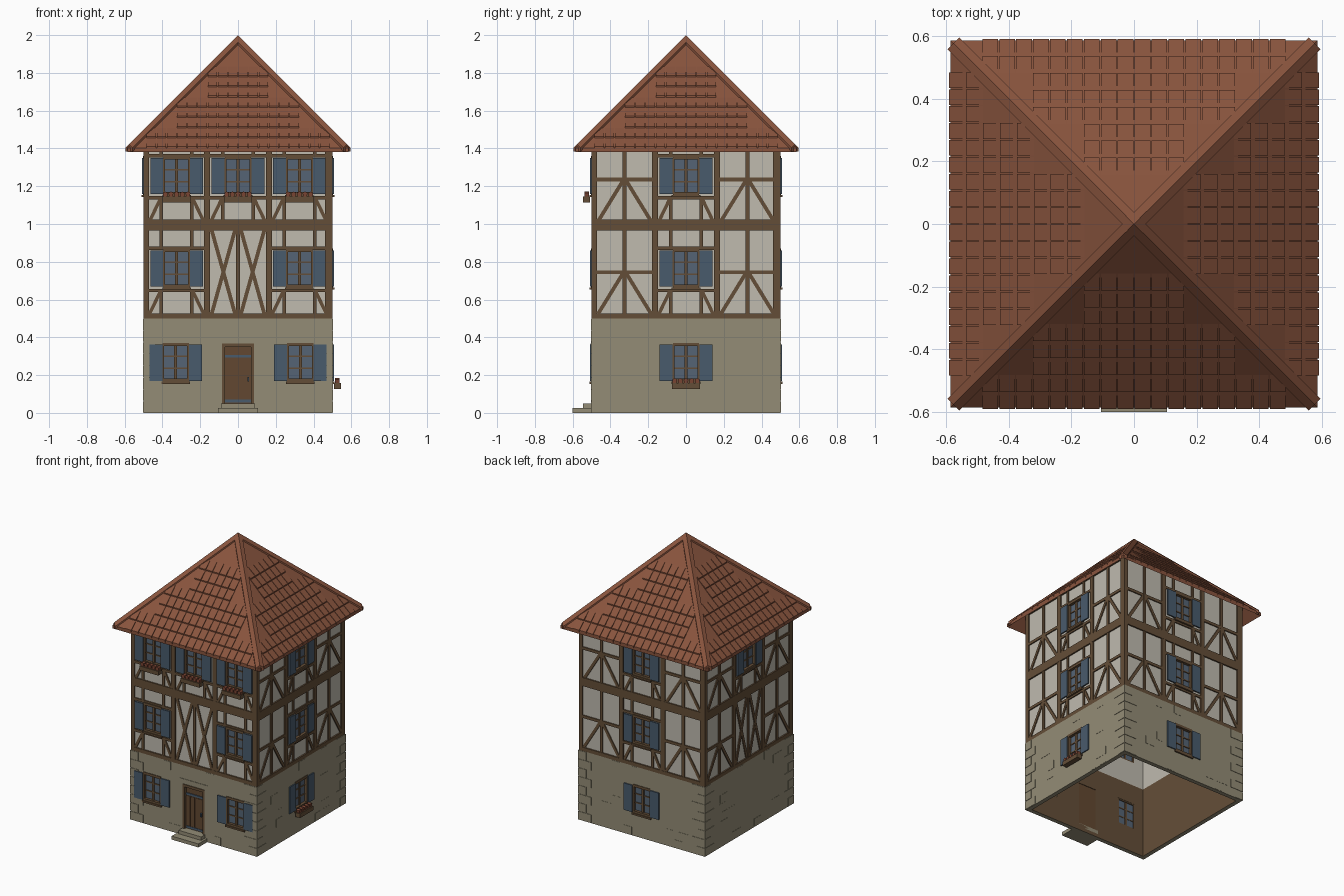
import bpy, bmesh, random
from mathutils import Matrix, Vector
from math import radians

random.seed(4)
old = bpy.data.objects.get("Cube")
if old:
    bpy.data.objects.remove(old)


def material(name, srgb):
    col = [(c / 255) ** 2.2 for c in srgb] + [1]
    m = bpy.data.materials.new(name)
    m.use_nodes = True
    m.diffuse_color = col
    bsdf = m.node_tree.nodes["Principled BSDF"]
    bsdf.inputs["Base Color"].default_value = col
    bsdf.inputs["Roughness"].default_value = 0.9
    return m


STONE = material("stone", (146, 139, 117))
PLASTER = material("plaster", (190, 185, 173))
TIMBER = material("timber", (100, 79, 58))
TILE = material("roof_tile", (136, 85, 64))
BLUE = material("shutter_blue", (74, 91, 108))
GLASS = material("glass", (86, 100, 116))
DOOR = material("door_wood", (98, 73, 52))
CLAY = material("terracotta", (120, 70, 54))

parts = {}
FRONT, RIGHT, BACK, LEFT = range(4)


def part(name, mat):
    return parts.setdefault(name, (bmesh.new(), mat))[0]


def prism(bm, side, poly, d0, d1):
    """Extrude an outline drawn on a wall from depth d0 out to d1."""
    turn = Matrix.Rotation(radians(90 * side), 3, 'Z')
    rings = [[bm.verts.new(turn @ Vector((u, -d, z))) for u, z in poly] for d in (d0, d1)]
    bm.faces.new(rings[0])
    bm.faces.new(rings[1])
    for i in range(len(poly)):
        j = (i + 1) % len(poly)
        bm.faces.new((rings[0][i], rings[0][j], rings[1][j], rings[1][i]))


def box(bm, side, u0, u1, z0, z1, d0, d1):
    prism(bm, side, [(u0, z0), (u1, z0), (u1, z1), (u0, z1)], d0, d1)


def bar(bm, side, a, b, width, d0, d1):
    a, b = Vector(a), Vector(b)
    n = (b - a).orthogonal().normalized() * width / 2
    prism(bm, side, [a - n, b - n, b + n, a + n], d0, d1)


def hull(bm, points):
    verts = [bm.verts.new(p) for p in points]
    bmesh.ops.convex_hull(bm, input=verts)


def wall_tube(name, mats, outer, inner, z0, z1):
    """Square hollow wall, open at the top and bottom; inside takes the last material."""
    bm = bmesh.new()
    loops = []
    for r, z in ((outer, z0), (outer, z1), (inner, z1), (inner, z0)):
        loops.append([bm.verts.new((sx * r, sy * r, z)) for sx, sy in ((-1, -1), (1, -1), (1, 1), (-1, 1))])
    for k in range(4):
        a, b = loops[k], loops[(k + 1) % 4]
        for i in range(4):
            j = (i + 1) % 4
            f = bm.faces.new((a[i], a[j], b[j], b[i]))
            f.material_index = len(mats) - 1 if k == 2 else 0
    return finish(name, bm, mats)


def finish(name, bm, mats):
    bmesh.ops.recalc_face_normals(bm, faces=bm.faces)
    mesh = bpy.data.meshes.new(name)
    bm.to_mesh(mesh)
    bm.free()
    for m in mats:
        mesh.materials.append(m)
    ob = bpy.data.objects.new(name, mesh)
    bpy.context.scene.collection.objects.link(ob)
    return ob


frame = part("timber_frame", TIMBER)
win_frame = part("window_frames", TIMBER)
glass = part("window_glass", GLASS)
shutters = part("shutters", BLUE)
trough = part("flower_troughs", TIMBER)
pots = part("flower_pots", CLAY)
cutter = bmesh.new()


def flower_box(side, u, z):
    box(trough, side, u - .075, u + .075, z, z + .03, .508, .545)
    for i in range(5):
        c = u - .06 + i * .03
        prism(pots, side, [(c - .009, z + .025), (c + .009, z + .025), (c + .013, z + .05),
                           (c, z + .057), (c - .013, z + .05)], .513, .538)


def window(side, u, z, flowers=False):
    """Window with casements and open shutters; z is its lower edge."""
    w, h = .07, .19
    box(cutter, side, u - w, u + w, z, z + h, .43, .56)
    box(glass, side, u - w, u + w, z, z + h, .478, .484)
    for s in (-1, 1):
        box(win_frame, side, u + s * w - .009, u + s * w + .009, z, z + h, .472, .503)
        box(shutters, side, u + s * .105 - .034, u + s * .105 + .034, z - .002, z + h, .499, .508)
    for t in (0, h):
        box(win_frame, side, u - w, u + w, z + t - .009, z + t + .009, .472, .504)
    box(win_frame, side, u - .008, u + .008, z, z + h, .476, .492)
    for t in (1, 2):
        box(win_frame, side, u - w, u + w, z + h * t / 3 - .004, z + h * t / 3 + .004, .476, .489)
    box(win_frame, side, u - .076, u + .076, z - .018, z - .006, .49, .51)
    if flowers:
        flower_box(side, u, z - .045)


# Framed bays: each fills the space between two main posts on one storey
IN, OUT = .475, .498


def window_bay(side, u, z, flowers):
    window(side, u, z + .17, flowers)
    for t in (.148, .372):
        box(frame, side, u - .15, u + .15, z + t - .009, z + t + .009, IN, OUT)
    for s in (-1, 1):
        for lo, hi in ((.02, .15), (.37, .47)):
            box(frame, side, u + s * .081 - .009, u + s * .081 + .009, z + lo, z + hi, IN, OUT)
        bar(frame, side, (u + s * .143, z + .025), (u + s * .085, z + .145), .018, IN, OUT - .001)


def brace_bay(side, u, z):
    box(frame, side, u - .01, u + .01, z + .02, z + .47, IN, OUT)
    box(frame, side, u - .15, u + .15, z + .235, z + .255, IN, OUT - .0005)
    for s in (-1, 1):
        bar(frame, side, (u + s * .14, z + .025), (u + s * .008, z + .24), .02, IN, OUT - .001)


def cross_bay(side, u, z):
    box(frame, side, u - .01, u + .01, z + .02, z + .47, IN, OUT)
    for s in (-1, 1):
        bar(frame, side, (u + s * .14, z + .022), (u + s * .015, z + .47), .02, IN, OUT - .001)
        bar(frame, side, (u + s * .015, z + .022), (u + s * .14, z + .47), .02, IN, OUT - .0015)


# One letter per bay: W window, F window with flowers, B braces, X crosses
STOREYS = (.5, .99)
LAYOUT = {FRONT: ("WXW", "FFF"), RIGHT: ("BWB", "BWB"), BACK: ("BWB", "BWB"), LEFT: ("BXB", "BWB")}
for side, rows in LAYOUT.items():
    for z, row in zip(STOREYS, rows):
        for u, kind in zip((-.325, 0, .325), row):
            if kind in "WF":
                window_bay(side, u, z, kind == "F")
            elif kind == "B":
                brace_bay(side, u, z)
            else:
                cross_bay(side, u, z)
    for z0, z1 in ((.5, .526), (.965, 1.025), (1.455, 1.482)):
        box(frame, side, -.5, .5, z0, z1, IN, .5)
    for u in (-.165, .165):
        box(frame, side, u - .016, u + .016, .5, 1.482, IN, .499)
    box(frame, side, -.5, -.472, .5, 1.482, .46, .4995)
    box(frame, side, .472, .5, .5, 1.482, IN, .4995)

# Ground floor openings
for side, u, flowers in ((FRONT, -.33, 0), (FRONT, .33, 0), (RIGHT, 0, 1), (BACK, 0, 0)):
    window(side, u, .172, flowers)
box(cutter, FRONT, -.083, .083, .048, .365, .43, .56)
door = part("door", DOOR)
box(door, FRONT, -.083, .083, .048, .365, .474, .486)
for i in range(4):
    box(door, FRONT, -.068 + i * .035, -.037 + i * .035, .06, .285, .48, .489)
for s in (-1, 1):
    box(win_frame, FRONT, s * .078 - .008, s * .078 + .008, .048, .365, .47, .504)
box(win_frame, FRONT, -.086, .086, .35, .368, .47, .505)
fittings = part("door_fittings", BLUE)
for z in (.056, .292):
    box(fittings, FRONT, -.068, .068, z, z + .014, .484, .492)
box(fittings, FRONT, .05, .058, .165, .19, .484, .5)

# Entrance steps
steps = part("entrance_steps", STONE)
box(steps, FRONT, -.106, .106, 0, .025, .48, .6)
box(steps, FRONT, -.09, .09, .025, .05, .47, .545)

# Corner stones and scattered wall stones
stones = part("corner_stones", STONE)
blocks = part("wall_stones", STONE)
H = .5 / 8
for side in range(4):
    for i in range(8):
        for s in (-1, 1):
            reach = .06 if (i + (s > 0)) % 2 else .1
            a, b = sorted((s * .503, s * (.5 - reach)))
            box(stones, side, a, b, i * H + .002, (i + 1) * H - .002, .49, .503)
    for i in range(18):
        u, z = random.uniform(-.36, .28), random.randrange(8) * H
        near = any(abs(u + .03 - c) < .19 for c in ((-.33, 0, .33) if side == FRONT else (0,)))
        if not (near and .05 < z < .4):
            box(blocks, side, u, u + random.uniform(.05, .1), z + .003, z + H - .003, .49, .5015)
box(blocks, FRONT, -.11, .11, .372, .405, .49, .503)

# Hollow walls with the openings cut through
cut = finish("opening_cutter", cutter, [])
cut.hide_render = True
cut.hide_viewport = True
for wall in (wall_tube("stone_walls", [STONE, TIMBER], .5, .47, 0, .5),
             wall_tube("plaster_walls", [PLASTER], .49, .47, .5, 1.483)):
    mod = wall.modifiers.new("openings", 'BOOLEAN')
    mod.operation, mod.object, mod.solver = 'DIFFERENCE', cut, 'EXACT'

# Hollow pyramid roof
roof = part("roof_shell", TILE)
TOP, EAVE = 1.988, .585
rim = []
for drop in (0, .023):
    apex = roof.verts.new((0, 0, TOP - drop))
    ring = [roof.verts.new((sx * EAVE, sy * EAVE, TOP - drop - EAVE))
            for sx, sy in ((-1, -1), (1, -1), (1, 1), (-1, 1))]
    for i in range(4):
        roof.faces.new((ring[i], ring[(i + 1) % 4], apex))
    rim.append(ring)
for i in range(4):
    j = (i + 1) % 4
    roof.faces.new((rim[0][i], rim[0][j], rim[1][j], rim[1][i]))

# Overlapping tiles, stepping inward toward the hips
tiles = part("roof_tiles", TILE)
P = .054
for side in range(4):
    turn = Matrix.Rotation(radians(90 * side), 3, 'Z')
    for row in range(8):
        r1 = .59 - row * P
        for col in range(-10, 10):
            limit = .17 * (1 + int(max(abs(col), abs(col + 1)) * P / .17))
            if r1 - P < limit - .06 or max(abs(col), abs(col + 1)) * P > r1 - .02:
                continue
            pts = [(u, -r, TOP - r + lift) for u in (col * P + .002, (col + 1) * P - .002)
                   for r, lift in ((r1, .011), (r1, -.004), (r1 - P, .003), (r1 - P, -.004))]
            hull(tiles, [turn @ Vector(p) for p in pts])

# Hip caps and peak
hips = part("hip_caps", TILE)
W = .019
for side in range(4):
    turn = Matrix.Rotation(radians(90 * side), 3, 'Z')
    pts = []
    for t in (W, .577):
        for lift in (.012, -.008):
            z = TOP + lift - t
            pts += [(t, t, z), (t + W, t - W, z - W), (t - W, t + W, z - W)]
    hull(hips, [turn @ Vector(p) for p in pts])
hull(hips, [(0, 0, 2.0)] + [(x, y, 1.962) for x in (-.038, .038) for y in (-.038, .038)])

for name, (bm, mat) in parts.items():
    finish(name, bm, [mat])
